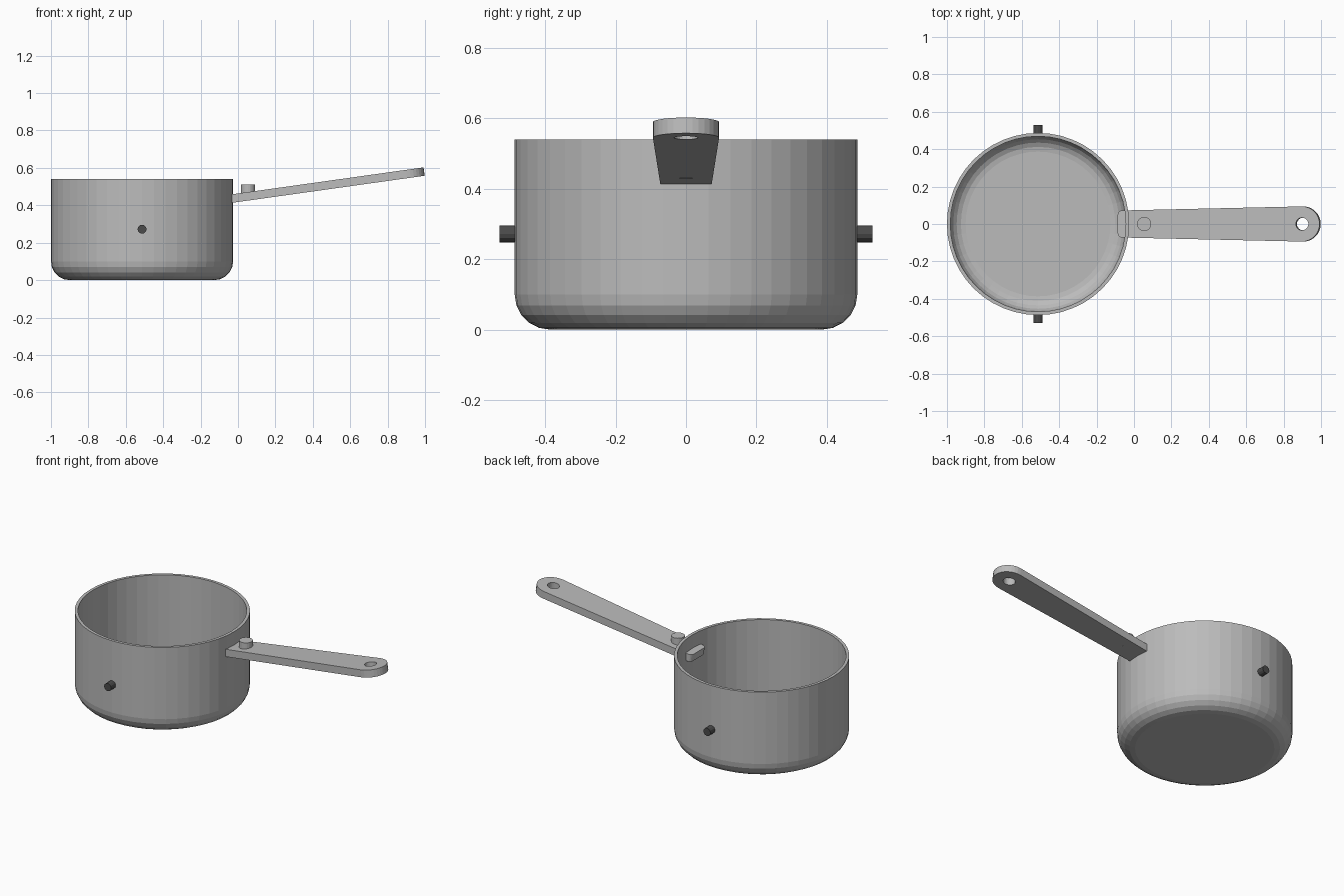
import bpy, bmesh, math
from mathutils import Matrix, Vector

if "Cube" in bpy.data.objects:
    bpy.data.objects.remove(bpy.data.objects["Cube"])


def material(name, value):
    m = bpy.data.materials.new(name)
    m.use_nodes = True
    colour = (value, value, value, 1)
    m.diffuse_color = colour
    m.node_tree.nodes["Principled BSDF"].inputs["Base Color"].default_value = colour
    return m


STEEL = material("brushed steel", 0.5)
DARK = material("dark metal", 0.07)
POT_X, RADIUS, HEIGHT, WALL, FILLET = -0.513, 0.487, 0.54, 0.018, 0.1


def finish(name, bm, mat):
    bmesh.ops.recalc_face_normals(bm, faces=bm.faces)
    mesh = bpy.data.meshes.new(name)
    bm.to_mesh(mesh)
    bm.free()
    mesh.materials.append(mat)
    obj = bpy.data.objects.new(name, mesh)
    bpy.context.collection.objects.link(obj)
    return obj


def arc(cx, cy, r, start, end, steps):
    for i in range(steps + 1):
        a = math.radians(start + (end - start) * i / steps)
        yield (cx + r * math.cos(a), cy + r * math.sin(a))


def cylinder(name, r, depth, matrix, mat, sides=24):
    bm = bmesh.new()
    bmesh.ops.create_cone(bm, cap_ends=True, segments=sides, radius1=r,
                          radius2=r, depth=depth, matrix=matrix)
    return finish(name, bm, mat)


def plate(name, outline, thickness, mat):
    """Extrude a flat outline downwards from its top face."""
    bm = bmesh.new()
    face = bm.faces.new([bm.verts.new((x, y, 0)) for x, y in outline])
    new = bmesh.ops.extrude_face_region(bm, geom=[face])["geom"]
    bmesh.ops.translate(bm, vec=(0, 0, -thickness),
                        verts=[v for v in new if isinstance(v, bmesh.types.BMVert)])
    return finish(name, bm, mat)


# Pot: spun profile with rounded bottom, thin wall and flat rim
inner = FILLET - WALL
profile = [(0, 0)]
profile += arc(RADIUS - FILLET, FILLET, FILLET, -90, 0, 5)
profile += [(RADIUS, HEIGHT), (RADIUS - WALL, HEIGHT)]
profile += arc(RADIUS - FILLET, FILLET, inner, 0, -90, 5)
profile += [(0, WALL)]
bm = bmesh.new()
verts = [bm.verts.new((r, 0, z)) for r, z in profile]
edges = [bm.edges.new(pair) for pair in zip(verts, verts[1:])]
bmesh.ops.spin(bm, geom=verts + edges, cent=(0, 0, 0), axis=(0, 0, 1),
               angle=math.tau, steps=48)
bmesh.ops.remove_doubles(bm, verts=bm.verts, dist=0.0005)
pot = finish("pot", bm, STEEL)
pot.location.x = POT_X

# Side pins
for side, label in ((-1, "front"), (1, "back")):
    place = Matrix.Translation((POT_X, side * 0.503, 0.272)) @ Matrix.Rotation(math.pi / 2, 4, "X")
    cylinder(label + "_pin", 0.024, 0.054, place, DARK, 12)

# Handle: tapered plate with round tip, drilled and tilted upwards
LENGTH, TIP = 0.945, 0.094
outline = [(0, 0.073), (0, -0.073)] + list(arc(LENGTH, 0, TIP, -90, 90, 16))
handle = plate("handle", outline, 0.045, STEEL)
drill = cylinder("hole_cutter", 0.034, 0.3, Matrix.Translation((LENGTH, 0, 0)), STEEL)
tilt = Matrix.Translation((-0.037, 0, 0.458)) @ Matrix.Rotation(math.radians(-8), 4, "Y")
handle.matrix_world = tilt
drill.matrix_world = tilt
drill.hide_render = True
drill.hide_set(True)
cut = handle.modifiers.new("hanging_hole", "BOOLEAN")
cut.operation = "DIFFERENCE"
cut.solver = "EXACT"
cut.object = drill

# Rivet button on the handle
cylinder("handle_button", 0.038, 0.08, Matrix.Translation((0.054, 0, 0.47)), STEEL)

# Rounded mounting block inside the wall
corner, half = 0.024, 0.073
block = list(arc(corner, half - corner, corner, 180, 90, 5))
block += [(0.058, half), (0.058, -half)]
block += arc(corner, corner - half, corner, 270, 180, 5)
mount = plate("inner_mount", block, 0.045, STEEL)
mount.matrix_world = Matrix.Translation((-0.087, 0, 0.452)) @ Matrix.Rotation(math.radians(-8), 4, "Y")
